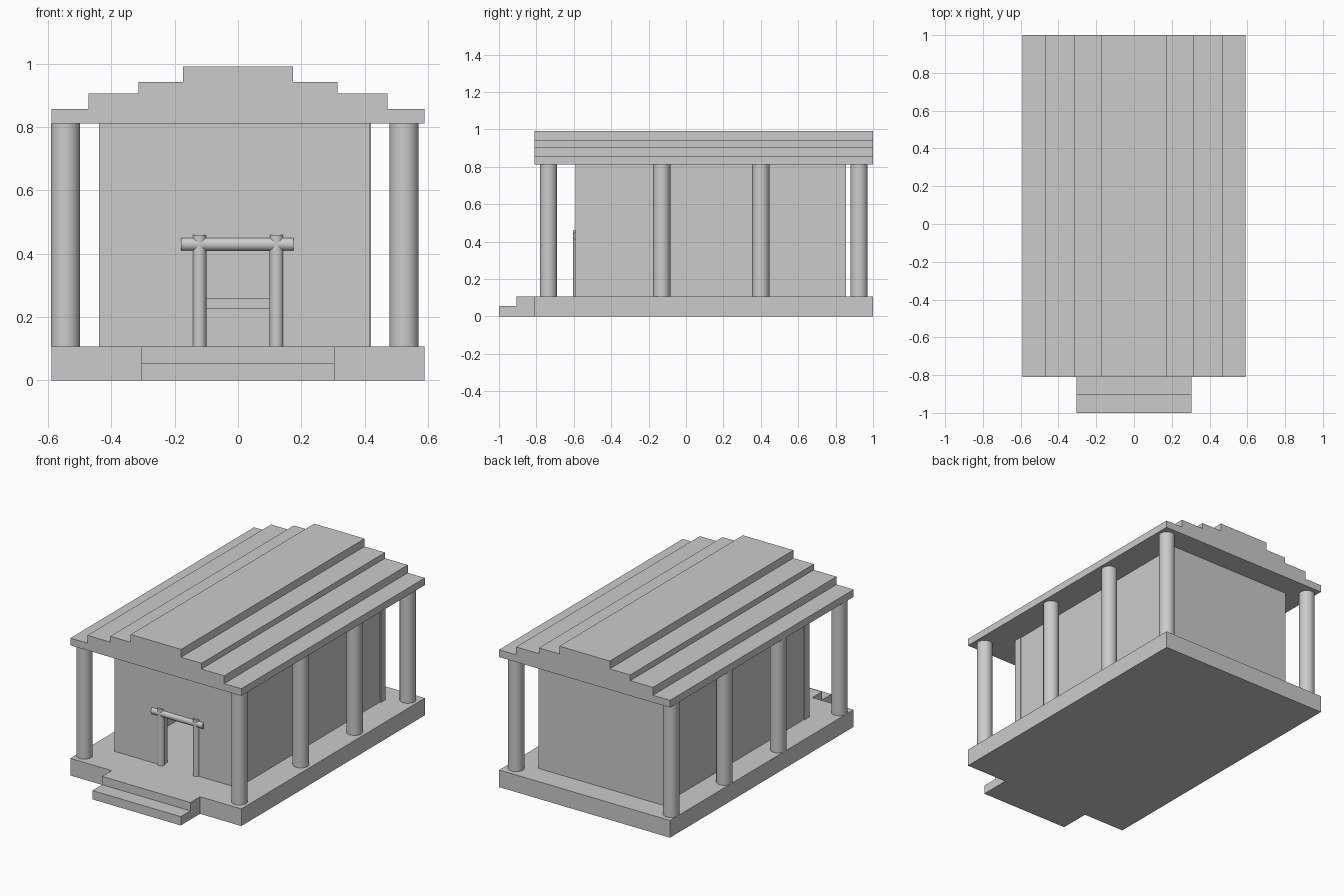
import bpy, bmesh
from mathutils import Vector

if "Cube" in bpy.data.objects:
    bpy.data.objects.remove(bpy.data.objects["Cube"])


def extrude_profile(name, points, direction):
    """Close a planar outline and sweep it along a direction."""
    bm = bmesh.new()
    face = bm.faces.new([bm.verts.new(p) for p in points])
    swept = bmesh.ops.extrude_face_region(bm, geom=[face])
    verts = [g for g in swept["geom"] if isinstance(g, bmesh.types.BMVert)]
    bmesh.ops.translate(bm, verts=verts, vec=Vector(direction))
    bmesh.ops.recalc_face_normals(bm, faces=bm.faces)
    mesh = bpy.data.meshes.new(name)
    bm.to_mesh(mesh)
    bm.free()
    obj = bpy.data.objects.new(name, mesh)
    bpy.context.collection.objects.link(obj)
    return obj


def box(name, x0, x1, y0, y1, z0, z1):
    outline = [(x0, y0, z0), (x1, y0, z0), (x1, y1, z0), (x0, y1, z0)]
    return extrude_profile(name, outline, (0, 0, z1 - z0))


def cylinder(name, start, end, radius, sides=32):
    a, b = Vector(start), Vector(end)
    bpy.ops.mesh.primitive_cylinder_add(
        vertices=sides, radius=radius, depth=(b - a).length,
        location=(a + b) / 2, rotation=(b - a).to_track_quat('Z', 'Y').to_euler())
    obj = bpy.context.object
    obj.name = name
    bpy.ops.object.shade_smooth_by_angle()
    return obj


FLOOR, EAVES = 0.107, 0.812
FRONT, BACK = -0.81, 1.0

# Platform and front steps
box("platform", -0.59, 0.59, FRONT, BACK, 0, FLOOR)
step_outline = [(-1, 0), (FRONT, 0), (FRONT, FLOOR),
                (-0.905, FLOOR), (-0.905, 0.055), (-1, 0.055)]
extrude_profile("front_steps", [(-0.305, y, z) for y, z in step_outline],
                (0.61, 0, 0))

# Chamber walls, with the doorway cut out of the front outline
door_outline = [(-0.44, FLOOR), (-0.11, FLOOR), (-0.11, 0.42), (0.11, 0.42),
                (0.11, FLOOR), (0.415, FLOOR), (0.415, EAVES), (-0.44, EAVES)]
extrude_profile("front_wall", [(x, -0.59, z) for x, z in door_outline],
                (0, 0.05, 0))
box("back_wall", -0.44, 0.42, 0.81, 0.855, FLOOR, EAVES)
box("left_wall", -0.435, -0.385, -0.54, 0.81, FLOOR, EAVES)
box("right_wall", 0.362, 0.412, -0.54, 0.81, FLOOR, EAVES)

# Door frame of round timbers
for side, x in (("left", -0.122), ("right", 0.122)):
    cylinder(f"door_post_{side}", (x, -0.582, FLOOR), (x, -0.582, 0.46), 0.022, 24)
cylinder("door_beam", (-0.18, -0.582, 0.43), (0.175, -0.582, 0.43), 0.022, 24)

# Altar inside the chamber
box("altar_base", -0.14, 0.14, 0.34, 0.56, FLOOR, 0.225)
box("altar_slab", -0.17, 0.17, 0.31, 0.59, 0.225, 0.26)

# Columns along both sides
for side, x in (("left", -0.545), ("right", 0.525)):
    for i, y in enumerate((-0.735, -0.13, 0.40, 0.925)):
        cylinder(f"column_{side}_{i + 1}", (x, y, FLOOR), (x, y, EAVES), 0.046)

# Stepped roof tiers
tiers = [(0.59, EAVES, 0.857), (0.472, 0.857, 0.906),
         (0.315, 0.906, 0.942), (0.174, 0.942, 0.991)]
for i, (half, z0, z1) in enumerate(tiers):
    box(f"roof_tier_{i + 1}", -half, half, FRONT, BACK, z0, z1)
